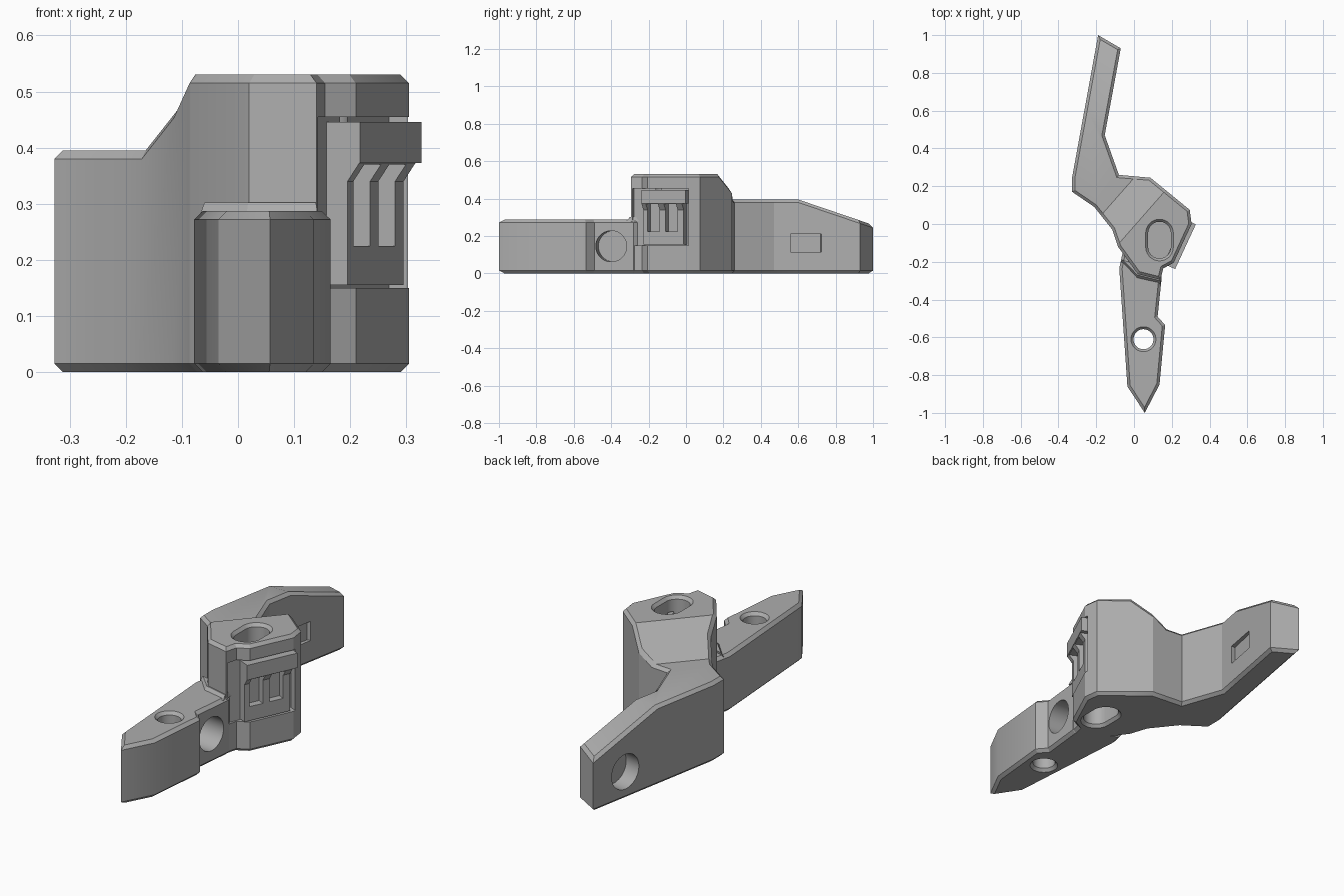
import bpy, bmesh, math
from mathutils import Vector, Matrix

if "Cube" in bpy.data.objects:
    bpy.data.objects.remove(bpy.data.objects["Cube"], do_unlink=True)

GREY = (0.42, 0.42, 0.42, 1)
grey = bpy.data.materials.new("plain grey")
grey.use_nodes = True
grey.diffuse_color = GREY
grey.node_tree.nodes["Principled BSDF"].inputs["Base Color"].default_value = GREY


def make(name, bm):
    bmesh.ops.recalc_face_normals(bm, faces=bm.faces)
    mesh = bpy.data.meshes.new(name)
    bm.to_mesh(mesh)
    bm.free()
    mesh.materials.append(grey)
    obj = bpy.data.objects.new(name, mesh)
    bpy.context.collection.objects.link(obj)
    return obj


def activate(obj):
    bpy.ops.object.select_all(action='DESELECT')
    obj.select_set(True)
    bpy.context.view_layer.objects.active = obj


def loft(rings):
    """Closed solid through a stack of matching rings."""
    bm = bmesh.new()
    loops = [[bm.verts.new(p) for p in ring] for ring in rings]
    for a, b in zip(loops, loops[1:]):
        for i in range(len(a)):
            j = (i + 1) % len(a)
            bm.faces.new((a[i], a[j], b[j], b[i]))
    bm.faces.new(loops[0][::-1])
    bm.faces.new(loops[-1])
    bmesh.ops.recalc_face_normals(bm, faces=bm.faces)
    return bm


def prism(name, outline, height, creases=(), chamfer=0.015):
    """Plan outline raised to height(x, y), folded on the creases, rims chamfered."""
    bm = loft([[(x, y, z) for x, y in outline] for z in (0, 1)])
    for co, no in creases:
        bmesh.ops.bisect_plane(bm, geom=bm.verts[:] + bm.edges[:] + bm.faces[:],
                               plane_co=co, plane_no=no)
    for v in bm.verts:
        if v.co.z > 0.5:
            v.co.z = height(v.co.x, v.co.y)
    bm.normal_update()
    rim = [e for e in bm.edges if len(e.link_faces) == 2
           and sum(abs(f.normal.z) < 0.1 for f in e.link_faces) == 1]
    bmesh.ops.bevel(bm, geom=rim, offset=chamfer, segments=1, affect='EDGES')
    return make(name, bm)


def cut(target, cutter):
    cutter.hide_render = True
    mod = target.modifiers.new("cut", 'BOOLEAN')
    mod.operation, mod.solver, mod.object = 'DIFFERENCE', 'EXACT', cutter
    activate(target)
    bpy.ops.object.modifier_apply(modifier=mod.name)
    bpy.data.objects.remove(cutter, do_unlink=True)


def drill(target, mouth, direction, steps, stretch=0.0):
    """Round or oblong hole; steps are (depth, radius) pairs."""
    rings = []
    for depth, r in steps:
        ring = []
        for k in range(48):
            a = 2 * math.pi * (k + 0.5) / 48
            side = math.copysign(stretch, math.sin(a))
            ring.append((r * math.cos(a), r * math.sin(a) + side, depth))
        rings.append(ring)
    cutter = make("hole_cutter", loft(rings))
    turn = Vector(direction).to_track_quat('Z', 'Y').to_matrix().to_4x4()
    cutter.data.transform(Matrix.Translation(mouth) @ turn)
    cut(target, cutter)


# Frame of the slanted side face: out of the face, along it
OUT, ALONG = Vector((0.907, -0.42, 0)), Vector((0.42, 0.907, 0))


def side_prism(name, profile, t0, t1):
    """Profile of (distance out, z) run along the slanted side."""
    return make(name, loft([[OUT * o + ALONG * t + Vector((0, 0, z))
                             for o, z in profile] for t in (t0, t1)]))


def rect(o0, o1, z0, z1):
    return [(o0, z0), (o1, z0), (o1, z1), (o0, z1)]


# Main body with the rear arm
FOLD, FALL = Vector((-0.06, -0.08, 0)), Vector((-0.75, 0.66, 0))
ARM_TOP, BODY_TOP, SLOPE = 0.395, 0.53, 0.8


def body_height(x, y):
    d = (Vector((x, y, 0)) - FOLD).dot(FALL)
    arm = min(ARM_TOP, ARM_TOP - 0.34 * (y - 0.6))
    return max(arm, min(BODY_TOP, BODY_TOP - SLOPE * d))


valley = FOLD + FALL * ((BODY_TOP - ARM_TOP) / SLOPE / FALL.length_squared)
body = prism("body_and_rear_arm", [
    (-0.19, 1.0), (-0.327, 0.25), (-0.327, 0.17), (-0.21, 0.09), (-0.115, -0.03),
    (-0.085, -0.12), (0.02, -0.265), (0.14, -0.295), (0.155, -0.235), (0.21, -0.205),
    (0.305, 0.0), (0.295, 0.075), (0.087, 0.245), (-0.08, 0.26), (-0.155, 0.47),
    (-0.07, 0.93)], body_height,
    [(FOLD, FALL), (valley, FALL), ((0, 0.6, 0), (0, 1, 0))])

# Side pocket, oblong sockets above and below, rear arm socket and notch
cut(body, side_prism("pocket_cutter", rect(0.232, 0.4, 0.15, 0.455), -0.2, 0.14))
drill(body, (0.135, -0.085, 0.54), (0, 0, -1),
      [(-0.02, 0.073), (0.01, 0.073), (0.025, 0.06), (0.3, 0.06)], 0.037)
drill(body, (0.135, -0.085, 0), (0, 0, 1),
      [(-0.02, 0.073), (0, 0.073), (0.015, 0.06), (0.12, 0.06)], 0.037)
drill(body, (-0.226, 0.8, 0.135), (0.984, -0.177, 0), [(-0.05, 0.086), (0.08, 0.086)])
notch = [(-0.16, 0.56), (-0.05, 0.56), (-0.05, 0.74), (-0.125, 0.72)]
cut(body, make("notch_cutter", loft([[(x, y, z) for x, y in notch]
                                     for z in (0.115, 0.21)])))

# Front arm
front = prism("front_arm", [
    (-0.06, -0.15), (-0.078, -0.235), (-0.035, -0.86), (0.057, -1.0), (0.135, -0.85),
    (0.165, -0.535), (0.125, -0.49), (0.147, -0.28), (0.13, -0.25), (0.03, -0.2)],
    lambda x, y: 0.287)
drill(front, (0.05, -0.61, 0.287), (0, 0, -1),
      [(-0.02, 0.066), (0, 0.066), (0.015, 0.053), (0.272, 0.053),
       (0.287, 0.066), (0.31, 0.066)])
drill(front, (0.135, -0.4, 0.145), (-0.99, 0.1, 0), [(-0.05, 0.083), (0.14, 0.083)])

# Sloped collar where the front arm meets the body
collar = [[(-0.068, -0.2), (0.015, -0.29), (0.142, -0.318), (0.14, -0.25)],
          [(-0.06, -0.19), (0.018, -0.27), (0.139, -0.3), (0.13, -0.25)]]
make("arm_collar", loft([[(x, y, z) for x, y in ring]
                         for ring, z in zip(collar, (0.28, 0.302))]))

# Side insert with an overhanging ledge and two windows
panel = side_prism("insert_panel", [(0.23, 0.155), (0.273, 0.155), (0.273, 0.34),
                                    (0.298, 0.375), (0.23, 0.375)], -0.125, 0.113)
for start in (-0.1, 0.006):
    cut(panel, side_prism("window_cutter", rect(0.238, 0.35, 0.225, 0.37),
                          start, start + 0.071))
ledge = side_prism("insert_ledge", rect(0.23, 0.298, 0.373, 0.446), -0.125, 0.136)

for obj in (body, front):
    activate(obj)
    bpy.ops.object.shade_smooth_by_angle(angle=math.radians(24))
